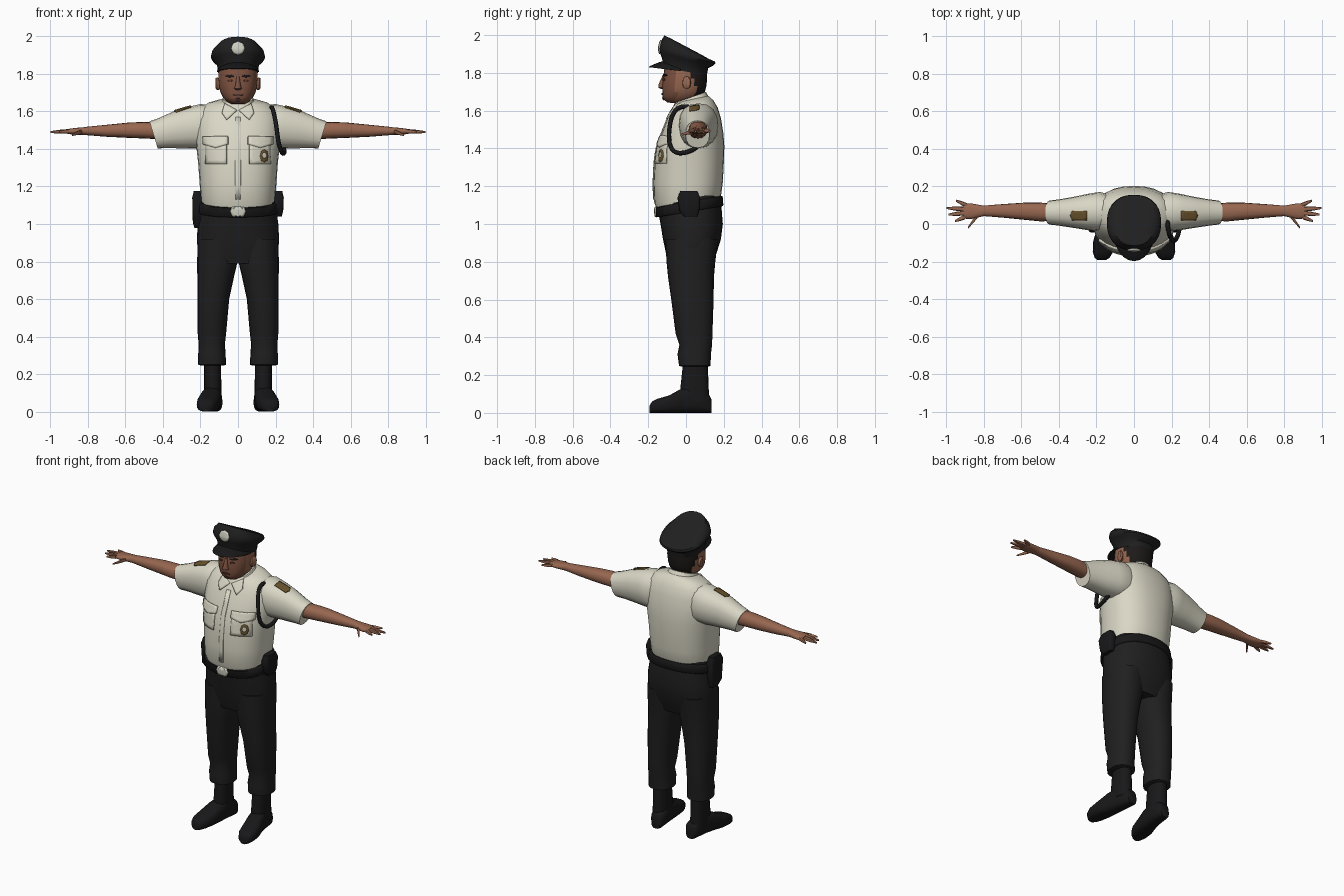
import bpy
import bmesh
import math
from mathutils import Vector
from mathutils.bvhtree import BVHTree

if "Cube" in bpy.data.objects:
    bpy.data.objects.remove(bpy.data.objects["Cube"])


def material(name, *rgb):
    mat = bpy.data.materials.new(name)
    mat.use_nodes = True
    mat.diffuse_color = (*rgb, 1)
    shader = next(n for n in mat.node_tree.nodes if n.type == "BSDF_PRINCIPLED")
    shader.inputs["Base Color"].default_value = (*rgb, 1)
    return mat


CREAM = material("cream_cloth", .70, .68, .56)
BLACK = material("black_cloth", .014, .014, .014)
LEATHER = material("black_leather", .009, .009, .01)
SKIN = material("skin", .31, .135, .08)
FACE = material("shaded_skin", .21, .085, .052)
HAIR = material("black_hair", .012, .01, .009)
LIPS = material("dark_lips", .09, .035, .025)
PATCH = material("brown_patch", .14, .085, .025)
METAL = material("pale_metal", .62, .61, .52)


def finish(name, bm, mat, angle=50):
    """Turn a bmesh into an object with smooth shading and sharp creases."""
    bmesh.ops.recalc_face_normals(bm, faces=bm.faces)
    mesh = bpy.data.meshes.new(name)
    bm.to_mesh(mesh)
    bm.free()
    mesh.materials.append(mat)
    mesh.polygons.foreach_set("use_smooth", [True] * len(mesh.polygons))
    mesh.set_sharp_from_angle(angle=math.radians(angle))
    obj = bpy.data.objects.new(name, mesh)
    bpy.context.scene.collection.objects.link(obj)
    return obj


def ring(center, a, b, power=2.3, n=20):
    """Rounded cross-section spanned by the half axes a and b."""
    def soft(v):
        return math.copysign(abs(v) ** (2 / power), v)
    turns = [math.tau * i / n for i in range(n)]
    return [Vector(center) + Vector(a) * soft(math.cos(t)) + Vector(b) * soft(math.sin(t))
            for t in turns]


def loft(name, rings, mat, angle=50):
    bm = bmesh.new()
    rows = [[bm.verts.new(p) for p in r] for r in rings]
    n = len(rows[0])
    for low, high in zip(rows, rows[1:]):
        for i in range(n):
            j = (i + 1) % n
            bm.faces.new((low[i], low[j], high[j], high[i]))
    bm.faces.new(rows[0])
    bm.faces.new(rows[-1])
    return finish(name, bm, mat, angle)


def upright(name, profile, mat, side=1, power=2.3, n=20):
    """Loft along z. Each row: z, x, half width, front y, back y, tilt."""
    rings = []
    for z, x, w, front, back, tilt in profile:
        half = (back - front) / 2
        rings.append(ring((side * x, front + half, z), (w, 0, 0), (0, half, tilt * half), power, n))
    return loft(name, rings, mat)


def sideways(name, profile, mat, side=1, skew=0, n=16):
    """Loft along x. Each row: x, y, z, half depth, half height."""
    return loft(name, [ring((side * x, y, z), (0, dy, 0), (side * skew, 0, dz), n=n)
                       for x, y, z, dy, dz in profile], mat)


def decal(name, target, outline, mat, from_top=False, thick=.006):
    """Thin plate laid on the target's surface, seen from the front or the top."""
    tree = BVHTree.FromPolygons([v.co for v in target.data.vertices],
                                [p.vertices[:] for p in target.data.polygons])
    look = Vector((0, 0, -1)) if from_top else Vector((0, 1, 0))
    flat = [Vector(p) for p in outline]
    mid = sum(flat, Vector((0, 0))) / len(flat)
    edge = [p.lerp(q, k / 3) for p, q in zip(flat, flat[1:] + flat[:1]) for k in range(3)]
    bm = bmesh.new()

    def place(p):
        start = Vector((p.x, p.y, 3)) if from_top else Vector((p.x, -3, p.y))
        hit = tree.ray_cast(start, look)[0] or tree.find_nearest(start + look * 3)[0]
        return bm.verts.new(hit - look * .003)
    center = place(mid)
    rows = [[place(mid.lerp(p, s / 3)) for p in edge] for s in (1, 2, 3)]
    for i in range(len(edge)):
        j = (i + 1) % len(edge)
        bm.faces.new((center, rows[0][i], rows[0][j]))
        for low, high in zip(rows, rows[1:]):
            bm.faces.new((low[i], high[i], high[j], low[j]))
    obj = finish(name, bm, mat)
    shell = obj.modifiers.new("thickness", "SOLIDIFY")
    shell.thickness, shell.offset = thick, 0
    return obj


def disc(x, y, rx, ry, n=8):
    return [(x + rx * math.cos(math.tau * i / n), y + ry * math.sin(math.tau * i / n))
            for i in range(n)]


# Shirt body and collar
shirt = upright("shirt_body", [
    (1.07, 0, .185, -.14, .16, .15), (1.13, 0, .198, -.168, .185, .1), (1.22, 0, .205, -.172, .195, 0),
    (1.32, 0, .212, -.167, .2, 0), (1.41, 0, .222, -.155, .203, 0), (1.48, 0, .228, -.128, .198, 0),
    (1.56, 0, .222, -.098, .185, 0), (1.61, 0, .2, -.07, .168, .05), (1.645, 0, .16, -.05, .145, .1),
    (1.662, 0, .085, -.04, .12, .2)], CREAM, n=28)
upright("collar", [(1.635, 0, .095, -.075, .125, .3), (1.67, 0, .08, -.06, .105, .35)], CREAM)

# Trousers, belt and buckle
upright("trouser_hips", [
    (.79, 0, .195, -.09, .14, 0), (.84, 0, .214, -.105, .16, 0), (.92, 0, .219, -.122, .185, 0),
    (1, 0, .215, -.135, .195, 0), (1.07, 0, .205, -.145, .188, .1),
    (1.135, 0, .199, -.152, .182, .18)], BLACK, n=28)
belt = upright("belt", [(1.065, 0, .212, -.155, .193, .17), (1.07, 0, .216, -.16, .198, .17),
                        (1.115, 0, .211, -.162, .194, .17), (1.12, 0, .205, -.155, .19, .17)],
               LEATHER, n=28)
decal("belt_buckle", belt, disc(0, 1.068, .042, .036), METAL, thick=.009)

# Belt pouches
for name, side, low in (("right_pouch", -1, .98), ("left_pouch", 1, 1.04)):
    upright(name, [(low, .215, .018, -.01, .06, 0), (low + .03, .215, .026, -.035, .07, 0),
                   (1.14, .218, .026, -.045, .075, 0), (1.175, .218, .018, -.03, .06, 0)],
            LEATHER, side, power=5)

for label, s in (("left", 1), ("right", -1)):
    # Trouser legs with a bunched hem
    upright(label + "_trouser_leg", [
        (.245, .137, .06, -.025, .12, 0), (.25, .138, .074, -.037, .13, 0),
        (.31, .139, .073, -.045, .132, 0), (.36, .14, .07, -.035, .138, 0), (.42, .139, .076, -.055, .14, 0),
        (.6, .132, .085, -.078, .146, 0), (.72, .119, .098, -.095, .148, 0), (.8, .11, .108, -.103, .155, 0),
        (.92, .108, .106, -.11, .17, 0)], BLACK, s)
    # Boots
    upright(label + "_boot_shaft", [(.06, .135, .046, -.03, .125, 0), (.13, .135, .046, -.03, .12, 0),
                                    (.27, .135, .045, -.015, .115, 0)], LEATHER, s)
    foot = [(.135, .125, .03, .07), (.12, .125, .042, .1), (.03, .135, .048, .14), (-.03, .145, .054, .125),
            (-.09, .157, .06, .092), (-.15, .166, .054, .075), (-.18, .17, .04, .06), (-.192, .172, .022, .04)]
    loft(label + "_boot_foot", [ring((s * x, y, h / 2), (w, 0, 0), (0, 0, h / 2), 2.8)
                                for y, x, w, h in foot], LEATHER)
    # Sleeve with shoulder patch
    sleeve = sideways(label + "_sleeve", [
        (.1, .065, 1.53, .08, .105), (.18, .066, 1.522, .105, .117), (.24, .064, 1.513, .098, .112),
        (.32, .062, 1.502, .083, .099), (.4, .061, 1.485, .07, .08), (.45, .061, 1.475, .064, .072)],
        CREAM, s, skew=.022)
    decal(label + "_sleeve_patch", sleeve, [(s * x, y) for x, y in
          ((.25, .02), (.33, .02), (.34, .045), (.33, .07), (.25, .07))], PATCH, True)
    # Bare arm, hand and spread fingers
    sideways(label + "_arm", [
        (.4, .062, 1.495, .045, .044), (.5, .064, 1.5, .05, .044), (.58, .068, 1.5, .046, .041),
        (.7, .07, 1.497, .036, .032), (.8, .07, 1.496, .028, .023), (.83, .069, 1.495, .034, .02),
        (.87, .068, 1.494, .042, .018), (.91, .069, 1.493, .04, .013)], SKIN, s)
    fingers = {"index": (.9, .038, .955, .015), "middle": (.905, .058, .99, .05),
               "ring": (.905, .079, 1, .085), "little": (.89, .098, .95, .125),
               "thumb": (.83, .05, .885, -.02)}
    for finger, (x, y, tip_x, tip_y) in fingers.items():
        drop = .02 if finger == "thumb" else .004
        sideways(label + "_" + finger + "_finger", [
            (x, y, 1.494, .013, .012), ((x + tip_x) / 2, (y + tip_y) / 2, 1.494 - drop / 2, .011, .01),
            (tip_x, tip_y, 1.494 - drop, .005, .005)], SKIN, s, n=8)
    # Chest pockets with pointed flaps and collar wings
    decal(label + "_pocket", shirt, [(s * x, z) for x, z in
          ((.06, 1.44), (.175, 1.44), (.175, 1.32), (.06, 1.32))], CREAM)
    decal(label + "_pocket_flap", shirt, [(s * x, z) for x, z in
          ((.052, 1.465), (.185, 1.465), (.185, 1.425), (.118, 1.405), (.052, 1.425))], CREAM, thick=.016)
    decal(label + "_collar_wing", shirt, [(s * x, z) for x, z in
          ((.006, 1.605), (.07, 1.64), (.085, 1.59), (.06, 1.555))], CREAM, thick=.014)
    # Ears
    sideways(label + "_ear", [(.09, -.002, 1.745, .018, .028), (.112, .004, 1.748, .022, .034),
                              (.12, .008, 1.75, .014, .026)], SKIN, s, n=12)

# Shirt front strip and chest badge
decal("button_strip", shirt, [(-.014, 1.57), (.014, 1.57), (.014, 1.13), (-.014, 1.13)], CREAM)
decal("chest_badge", shirt, disc(.138, 1.362, .022, .036), PATCH, thick=.009)
decal("chest_badge_center", shirt, disc(.138, 1.365, .011, .015), METAL, thick=.013)

# Braided cord looped round the left shoulder
cord = bpy.data.curves.new("shoulder_cord", "CURVE")
cord.dimensions = "3D"
cord.bevel_depth, cord.bevel_resolution, cord.resolution_u = .012, 2, 6
path = cord.splines.new("NURBS")
loop = [(.175, .03, 1.63), (.185, -.06, 1.62), (.205, -.088, 1.53), (.215, -.095, 1.42),
        (.24, -.055, 1.365), (.25, .03, 1.385), (.24, .08, 1.42), (.19, .08, 1.55)]
path.points.add(len(loop) - 1)
for point, co in zip(path.points, loop):
    point.co = (*co, 1)
path.use_cyclic_u = True
cord.materials.append(LEATHER)
bpy.context.scene.collection.objects.link(bpy.data.objects.new("shoulder_cord", cord))

# Neck and head, coloured by region
upright("neck", [(1.6, 0, .075, -.05, .1, 0), (1.66, 0, .068, -.045, .095, 0),
                 (1.74, 0, .07, -.04, .1, 0)], SKIN)
head = upright("head", [
    (1.64, 0, .035, -.1, -.03, -.1), (1.652, 0, .058, -.117, .02, -.1), (1.675, 0, .08, -.124, .08, 0),
    (1.7, 0, .093, -.124, .1, 0), (1.73, 0, .1, -.126, .108, 0), (1.77, 0, .104, -.122, .112, 0),
    (1.81, 0, .104, -.116, .112, 0), (1.86, 0, .096, -.11, .1, 0)], SKIN, n=32)
head.data.materials.append(FACE)
head.data.materials.append(HAIR)
for face in head.data.polygons:
    c = face.center
    if c.y > (.03 if c.z > 1.77 else .05) and c.z > 1.68:
        face.material_index = 2
    elif c.y < -.05:
        face.material_index = 1
upright("nose", [(1.715, 0, .014, -.135, -.1, 0), (1.722, 0, .021, -.148, -.1, 0),
                 (1.74, 0, .014, -.146, -.1, 0), (1.785, 0, .009, -.125, -.1, 0)], FACE, n=10)
decal("mouth", head, disc(0, 1.688, .028, .006), LIPS)
decal("chin_beard", head, disc(0, 1.663, .014, .008), LIPS)
for label, s in (("left", 1), ("right", -1)):
    decal(label + "_eye", head, disc(s * .042, 1.765, .014, .006), LIPS)
    decal(label + "_eyebrow", head, disc(s * .045, 1.788, .024, .006), HAIR)

# Peaked cap: flared crown, curved visor and badge
cap = upright("cap_crown", [
    (1.808, 0, .107, -.122, .11, -.18), (1.85, 0, .112, -.126, .118, -.2),
    (1.872, 0, .134, -.138, .142, -.25), (1.89, 0, .145, -.142, .156, -.27),
    (1.912, 0, .139, -.134, .154, -.36), (1.934, 0, .108, -.115, .128, -.53),
    (1.937, 0, .06, -.08, .09, -.53)], BLACK, n=28)
visor_rings = []
for i in range(13):
    t = math.pi * i / 12
    bow = math.sin(t)
    inner = Vector((.1 * math.cos(t), -.025 - .09 * bow, 1.822 + .04 * bow))
    outer = Vector((.113 * math.cos(t), -.03 - .168 * bow, 1.812 + .018 * bow))
    visor_rings.append(ring((inner + outer) / 2, (outer - inner) / 2, (0, 0, .005), n=10))
loft("cap_visor", visor_rings, LEATHER)
decal("cap_badge", cap, disc(0, 1.937, .036, .036), METAL, thick=.009)
